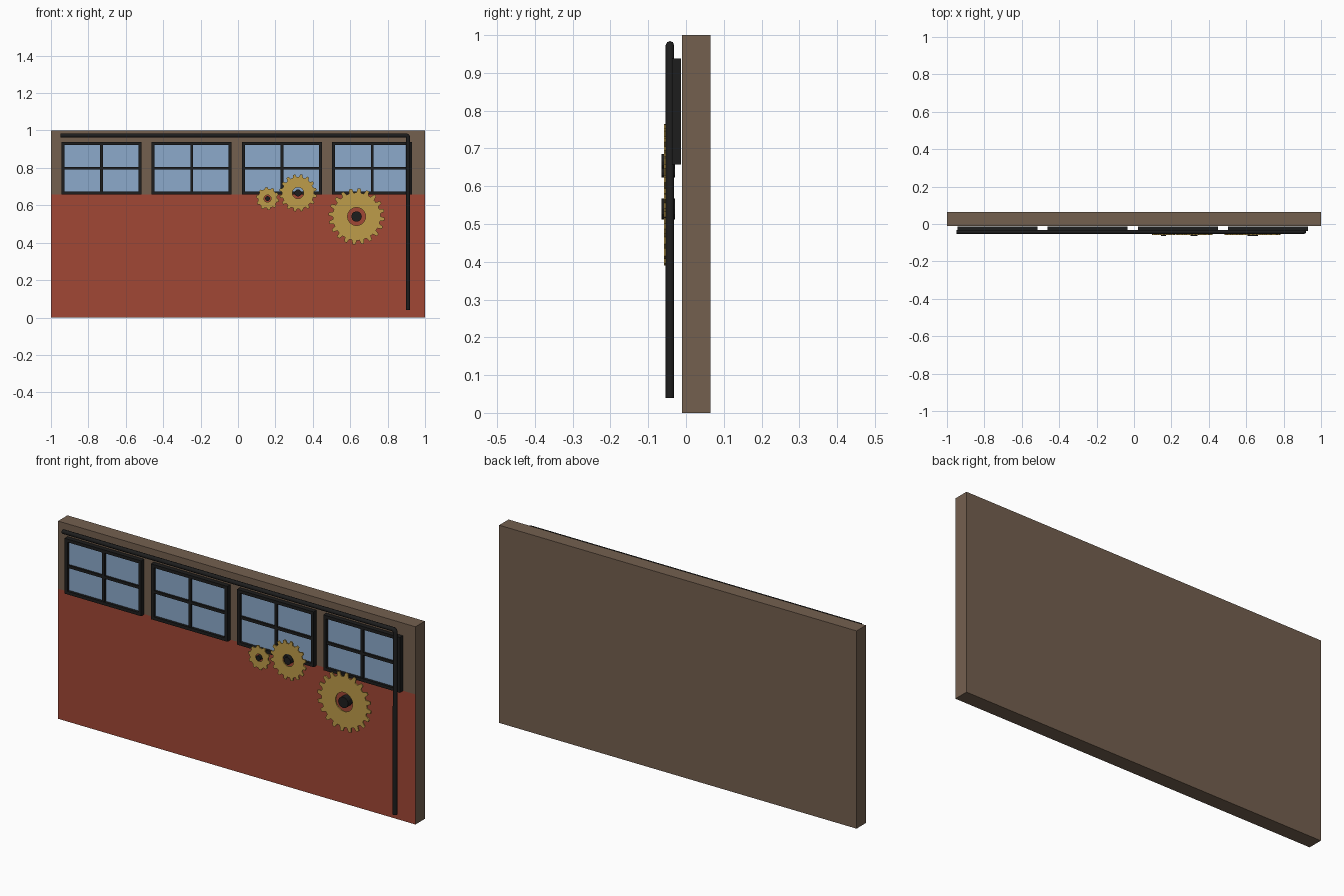
import bpy, bmesh, math
from mathutils import Vector

if "Cube" in bpy.data.objects:
    bpy.data.objects.remove(bpy.data.objects["Cube"])


def material(name, r, g, b):
    m = bpy.data.materials.new(name)
    lin = [((c / 255 + 0.055) / 1.055) ** 2.4 for c in (r, g, b)]
    m.diffuse_color = (*lin, 1)
    m.use_nodes = True
    m.node_tree.nodes["Principled BSDF"].inputs["Base Color"].default_value = m.diffuse_color
    return m


PLASTER = material("brown_plaster", 116, 96, 79)
BRICK = material("red_brick", 161, 71, 53)
IRON = material("black_iron", 29, 29, 29)
GLASS = material("blue_glass", 140, 170, 203)
BRASS = material("brass", 190, 156, 74)


def finish(name, bm, *mats):
    bmesh.ops.recalc_face_normals(bm, faces=bm.faces)
    me = bpy.data.meshes.new(name)
    bm.to_mesh(me)
    bm.free()
    for m in mats:
        me.materials.append(m)
    ob = bpy.data.objects.new(name, me)
    bpy.context.collection.objects.link(ob)
    return ob


def add_box(bm, x0, x1, y0, y1, z0, z1):
    vs = bmesh.ops.create_cube(bm, size=1)["verts"]
    for v in vs:
        v.co = Vector(((x0 + x1) / 2 + v.co.x * (x1 - x0),
                       (y0 + y1) / 2 + v.co.y * (y1 - y0),
                       (z0 + z1) / 2 + v.co.z * (z1 - z0)))


# Wall slab, front painted red below the window sills
SILL = 0.658
bm = bmesh.new()
add_box(bm, -1, 1, -0.01, 0.065, 0, 1)
front = [f for f in bm.faces if f.calc_center_median().y < -0.009]
geom = front + list({e for f in front for e in f.edges}) + list({v for f in front for v in f.verts})
bmesh.ops.bisect_plane(bm, geom=geom, plane_co=(0, 0, SILL), plane_no=(0, 0, 1))
for f in bm.faces:
    c = f.calc_center_median()
    f.material_index = int(c.y < -0.009 and c.z < SILL)
finish("wall", bm, PLASTER, BRICK)


# Four windows: outer frame, crossing bars and a glass pane
def window(i, cx):
    w, z0, z1, t, b = 0.214, 0.658, 0.938, 0.016, 0.007
    zc = (z0 + z1) / 2
    bm = bmesh.new()
    for s in (-1, 1):
        xs = sorted((cx + s * w, cx + s * (w - t)))
        add_box(bm, *xs, -0.037, -0.013, z0, z1)
    for za in (z0, z1 - t):
        add_box(bm, cx - w + t, cx + w - t, -0.037, -0.013, za, za + t)
    add_box(bm, cx - b, cx + b, -0.034, -0.015, z0 + t, z1 - t)
    for xa, xb in ((cx - w + t, cx - b), (cx + b, cx + w - t)):
        add_box(bm, xa, xb, -0.034, -0.015, zc - b, zc + b)
    finish(f"window_frame_{i}", bm, IRON)
    bm = bmesh.new()
    add_box(bm, cx - w + t, cx + w - t, -0.024, -0.018, z0 + t, z1 - t)
    finish(f"window_glass_{i}", bm, GLASS)


for i in range(4):
    window(i + 1, -0.73 + 0.4825 * i)


# Pipe along the top that turns down the right side
cu = bpy.data.curves.new("pipe", "CURVE")
cu.dimensions = "3D"
cu.bevel_depth = 0.0112
cu.bevel_resolution = 2
cu.use_fill_caps = True
sp = cu.splines.new("POLY")
path = [(-0.95, 0.973), (0.900, 0.973), (0.906, 0.970), (0.909, 0.964), (0.909, 0.04)]
sp.points.add(len(path) - 1)
for p, (x, z) in zip(sp.points, path):
    p.co = (x, -0.0425, z, 1)
cu.materials.append(IRON)
pipe = bpy.data.objects.new("pipe", cu)
bpy.context.collection.objects.link(pipe)


# Toothed gear ring with an open centre, plus its axle
def gear(name, cx, cz, r_out, r_hole, r_axle, teeth, turn):
    r_root = r_out * 0.85
    y0, y1 = -0.058, -0.052
    outer, inner = [], []
    for k in range(teeth):
        for frac, r in ((0.0, r_root), (0.22, r_root), (0.38, r_out), (0.70, r_out), (0.86, r_root)):
            a = turn + (k + frac) * math.tau / teeth
            outer.append((r * math.cos(a), r * math.sin(a)))
            inner.append((r_hole * math.cos(a), r_hole * math.sin(a)))
    bm = bmesh.new()
    loops = [[bm.verts.new((cx + x, y, cz + z)) for x, z in ring]
             for ring, y in ((outer, y0), (outer, y1), (inner, y1), (inner, y0))]
    n = len(outer)
    for j in range(4):
        a, b = loops[j], loops[(j + 1) % 4]
        for k in range(n):
            m = (k + 1) % n
            bm.faces.new((a[k], a[m], b[m], b[k]))
    finish(name, bm, BRASS)

    bm = bmesh.new()
    rings = [[bm.verts.new((cx + r_axle * math.cos(k * math.tau / 12), y,
                            cz + r_axle * math.sin(k * math.tau / 12))) for k in range(12)]
             for y in (-0.065, -0.029)]
    for k in range(12):
        m = (k + 1) % 12
        bm.faces.new((rings[0][k], rings[0][m], rings[1][m], rings[1][k]))
    for ring in rings:
        bm.faces.new(ring)
    finish(name + "_axle", bm, IRON)


gear("small_gear", 0.158, 0.636, 0.061, 0.019, 0.013, 10, 0.1)
gear("medium_gear", 0.321, 0.666, 0.100, 0.030, 0.019, 16, 0.0)
gear("large_gear", 0.634, 0.540, 0.150, 0.048, 0.028, 20, 0.05)
